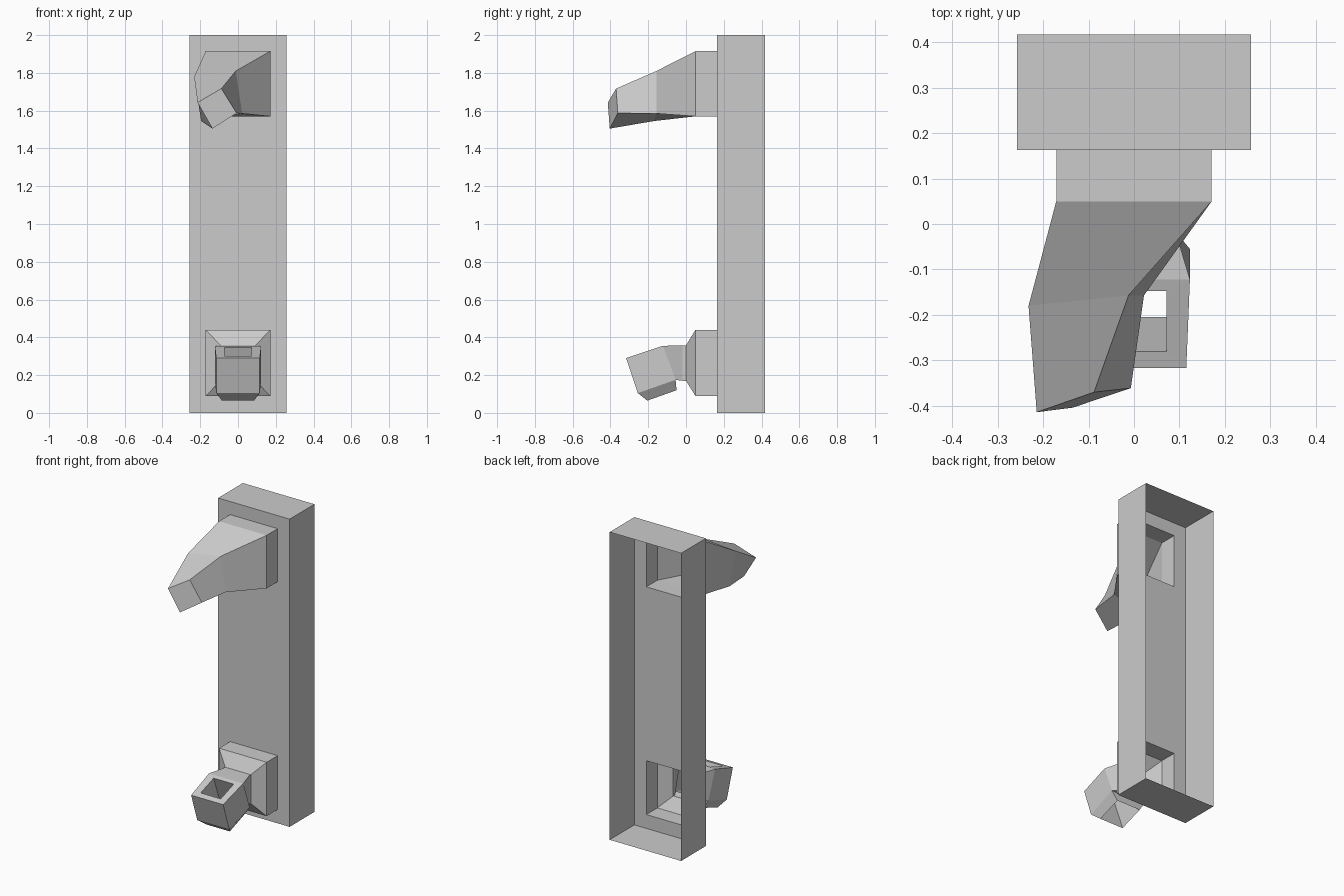
import bpy

if "Cube" in bpy.data.objects:
    bpy.data.objects.remove(bpy.data.objects["Cube"])


def make_object(name, faces):
    """Build a flat-shaded shell from a list of faces given as point lists."""
    verts, index, polys = [], {}, []
    for face in faces:
        poly = []
        for p in face:
            if p not in index:
                index[p] = len(verts)
                verts.append(p)
            poly.append(index[p])
        polys.append(poly)
    mesh = bpy.data.meshes.new(name)
    mesh.from_pydata(verts, [], polys)
    obj = bpy.data.objects.new(name, mesh)
    bpy.context.collection.objects.link(obj)
    return obj


def ring(half, y0, z0, y1, z1):
    """Symmetric quad: lower left, lower right, upper right, upper left."""
    return [(-half, y0, z0), (half, y0, z0), (half, y1, z1), (-half, y1, z1)]


def loft(*rings):
    """Quads bridging each ring to the next."""
    faces = []
    for a, b in zip(rings, rings[1:]):
        for i in range(4):
            j = (i + 1) % 4
            faces.append([a[i], a[j], b[j], b[i]])
    return faces


W, BACK, FRONT = 0.257, 0.417, 0.163
PORT, LIP = 0.171, 0.05
LOW, HIGH = (0.09, 0.44), (1.57, 1.915)

# Hollow case: four thin walls, open back, front plate with two square ports
faces = loft(ring(W, BACK, 0, BACK, 2), ring(W, FRONT, 0, FRONT, 2))
xs = [-W, -PORT, PORT, W]
zs = [0, *LOW, *HIGH, 2]
for i in range(3):
    for k in range(5):
        if i == 1 and k in (1, 3):
            continue
        x0, x1, z0, z1 = xs[i], xs[i + 1], zs[k], zs[k + 1]
        faces.append([(x0, FRONT, z0), (x1, FRONT, z0),
                      (x1, FRONT, z1), (x0, FRONT, z1)])
make_object("case", faces)


def collar(span):
    """Square socket standing out from a port."""
    return [ring(PORT, y, span[0], y, span[1]) for y in (FRONT, LIP)]


# Upper arm: twisting, tapering and closed at the tip
elbow = [(-0.195, -0.17, 1.545), (0.022, -0.157, 1.585),
         (-0.012, -0.157, 1.81), (-0.232, -0.18, 1.78)]
tip = [(-0.135, -0.404, 1.505), (-0.007, -0.361, 1.587),
       (-0.088, -0.37, 1.717), (-0.214, -0.414, 1.643)]
make_object("upper_arm", loft(*collar(HIGH), elbow, tip) + [tip])

# Lower bracket: necked collar, then a tilted holder
neck = [ring(0.092, y, 0.17, y, 0.357) for y in (0.0, -0.018)]
rear = ring(0.123, -0.055, 0.175, -0.122, 0.355)
nose = ring(0.115, -0.255, 0.105, -0.317, 0.29)
faces = loft(*collar(LOW), *neck)
sides = loft(neck[-1], rear, nose)
faces += sides[:4] + [sides[5], sides[7], nose]

# Sleeve running through the holder from top rim to bottom lip
top_rim = [nose[3], nose[2], rear[2], rear[3]]
top_hole = ring(0.072, -0.28, 0.302, -0.147, 0.347)
bottom_lip = ring(0.085, -0.205, 0.065, -0.05, 0.12)
bottom_rim = [nose[0], nose[1], rear[1], rear[0]]
faces += loft(top_rim, top_hole, bottom_lip, bottom_rim)
make_object("lower_holder", faces)
